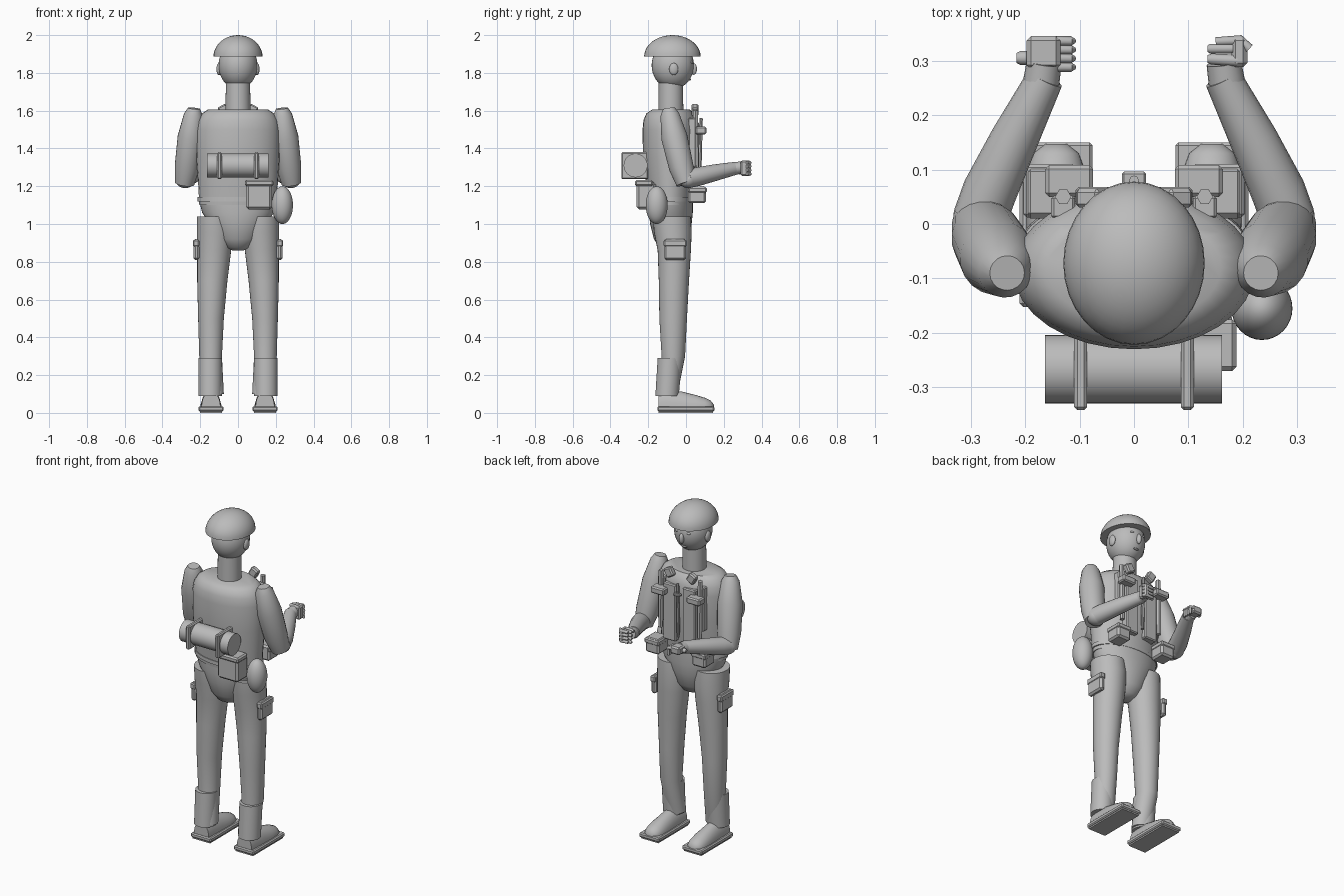
import bpy, bmesh, math
from mathutils import Vector, Matrix

cube = bpy.data.objects.get("Cube")
if cube:
    bpy.data.objects.remove(cube, do_unlink=True)

GREY = (0.5, 0.5, 0.5, 1)
mat = bpy.data.materials.new("plain grey")
mat.use_nodes = True
mat.diffuse_color = GREY
mat.node_tree.nodes["Principled BSDF"].inputs["Base Color"].default_value = GREY


def finish(name, bm, smooth=True):
    bmesh.ops.recalc_face_normals(bm, faces=bm.faces[:])
    for f in bm.faces:
        f.smooth = smooth
    if smooth:
        for e in bm.edges:
            if len(e.link_faces) == 2 and e.calc_face_angle(0) > math.radians(40):
                e.smooth = False
    me = bpy.data.meshes.new(name)
    bm.to_mesh(me)
    bm.free()
    me.materials.append(mat)
    ob = bpy.data.objects.new(name, me)
    bpy.context.collection.objects.link(ob)
    return ob


def skin(name, rings, smooth=True):
    """Bridge equal rings of points and cap both ends."""
    bm = bmesh.new()
    loops = [[bm.verts.new(p) for p in r] for r in rings]
    n = len(loops[0])
    for a, b in zip(loops, loops[1:]):
        for i in range(n):
            j = (i + 1) % n
            bm.faces.new((a[i], a[j], b[j], b[i]))
    bm.faces.new(loops[0])
    bm.faces.new(loops[-1])
    return finish(name, bm, smooth)


def stack(name, rows, n=32):
    """Horizontal ellipses: x, y, z, x radius, y radius."""
    angles = [math.tau * i / n for i in range(n)]
    return skin(name, [[(x + rx * math.cos(a), y + ry * math.sin(a), z) for a in angles]
                       for x, y, z, rx, ry in rows])


def limb(name, rows, n=20):
    """Round rings set square to a path: x, y, z, radius."""
    pts = [Vector(r[:3]) for r in rows]
    rings = []
    for i, (p, row) in enumerate(zip(pts, rows)):
        t = pts[min(i + 1, len(pts) - 1)] - pts[max(i - 1, 0)]
        turn = t.to_track_quat('Z', 'Y')
        rings.append([p + turn @ Vector((math.cos(k * math.tau / n), math.sin(k * math.tau / n), 0)) * row[3]
                      for k in range(n)])
    return skin(name, rings)


def ball(name, centre, radii, half=False):
    bm = bmesh.new()
    bmesh.ops.create_uvsphere(bm, u_segments=32, v_segments=20, radius=1)
    if half:
        bmesh.ops.bisect_plane(bm, geom=bm.verts[:] + bm.edges[:] + bm.faces[:], plane_co=(0, 0, 0.01),
                               plane_no=(0, 0, 1), clear_inner=True)
        bmesh.ops.holes_fill(bm, edges=[e for e in bm.edges if e.is_boundary])
    bmesh.ops.transform(bm, matrix=Matrix.Translation(centre) @ Matrix.Diagonal((*radii, 1)), verts=bm.verts)
    return finish(name, bm)


def box(name, lo, hi, bevel=0.008, turn=0, axis='Y'):
    lo, hi = Vector(lo), Vector(hi)
    bm = bmesh.new()
    bmesh.ops.create_cube(bm, size=1, matrix=Matrix.Diagonal((*(hi - lo), 1)))
    if bevel:
        bmesh.ops.bevel(bm, geom=bm.edges[:], offset=bevel, segments=1, affect='EDGES')
    place = Matrix.Translation((lo + hi) / 2) @ Matrix.Rotation(turn, 4, axis)
    bmesh.ops.transform(bm, matrix=place, verts=bm.verts)
    return finish(name, bm, False)


# Torso, belt and pelvis
stack("torso", [(0, -.085, 1.1, .205, .115), (0, -.085, 1.2, .21, .125), (0, -.085, 1.35, .22, .143),
                (0, -.085, 1.5, .222, .145), (0, -.085, 1.55, .212, .14), (0, -.085, 1.585, .19, .125),
                (0, -.08, 1.605, .16, .1)])
stack("belt", [(0, -.085, 1.12, .214, .123), (0, -.085, 1.142, .214, .123)])
stack("pelvis", [(0, -.08, .86, .03, .03), (0, -.08, .875, .07, .06), (0, -.08, .92, .11, .09),
                 (0, -.08, 1.0, .15, .11), (0, -.08, 1.06, .19, .116), (0, -.08, 1.12, .205, .116)])

# Head, neck and helmet
stack("neck", [(0, -.08, 1.58, .066, .066), (0, -.08, 1.78, .064, .064)])
ball("head", (0, -.07, 1.84), (.103, .112, .125))
ball("helmet", (0, -.072, 1.885), (.13, .15, .115), half=True)
ball("nose", (0, .042, 1.82), (.014, .016, .03))
ball("mouth", (0, .02, 1.765), (.02, .008, .005))

for s, side in ((-1, "right"), (1, "left")):
    ball(side + "_ear", (s * .101, -.065, 1.82), (.013, .024, .032))
    ball(side + "_eye", (s * .038, .03, 1.855), (.012, .007, .007))

    # Legs, gaiters and boots
    stack(side + "_leg", [(s * .13, -.095, .1, .055, .05), (s * .145, -.067, .3, .06, .062),
                          (s * .143, -.068, .5, .068, .073), (s * .136, -.064, .7, .08, .08),
                          (s * .126, -.062, .86, .09, .088), (s * .122, -.07, .96, .096, .1),
                          (s * .124, -.075, 1.04, .094, .1)])
    stack(side + "_gaiter", [(s * .147, -.1, .09, .062, .062), (s * .147, -.086, .29, .063, .064)])
    box(side + "_sole", (s * .143 - .067, -.152, .008), (s * .143 + .067, .15, .034), .006)
    box(side + "_tread", (s * .143 - .058, -.145, 0), (s * .143 + .058, .142, .012), 0)
    profile = [(-.145, .05, .115), (-.1, .052, .125), (-.02, .054, .112), (.05, .056, .095),
               (.1, .053, .08), (.13, .042, .066), (.147, .02, .045)]
    skin(side + "_boot", [[(s * .143 + w * math.cos(a), y, .03 + (top - .03) * max(0, math.sin(a)))
                           for a in [math.pi * i / 12 for i in range(13)]] for y, w, top in profile])

    # Bent arms
    limb(side + "_upper_arm", [(s * .233, -.09, 1.612, .032), (s * .236, -.086, 1.58, .05),
                               (s * .25, -.062, 1.46, .07), (s * .27, -.025, 1.3, .066),
                               (s * .283, .0, 1.215, .052)])
    ball(side + "_elbow", (s * .28, .012, 1.235), (.052, .05, .045))
    limb(side + "_forearm", [(s * .283, .01, 1.24, .05), (s * .265, .06, 1.25, .05),
                             (s * .22, .155, 1.272, .044), (s * .163, .268, 1.296, .034)])
    limb(side + "_cuff", [(s * .172, .25, 1.292, .034), (s * .165, .296, 1.3, .032)])

    # Thigh pouches
    box(side + "_thigh_pouch", (s * .22 - .016, -.115, .81), (s * .22 + .016, 0, .92), .01)
    box(side + "_thigh_flap", (s * .222 - .017, -.118, .88), (s * .222 + .017, .003, .916), .006)

    # Front webbing
    box(side + "_vest_panel", (s * .065 - .042, -.02, 1.2), (s * .065 + .042, .068, 1.54), .006)
    box(side + "_belt_pouch", (s * .155 - .045, .01, 1.11), (s * .155 + .045, .106, 1.2), .01)
    box(side + "_belt_pouch_flap", (s * .155 - .048, .012, 1.165), (s * .155 + .048, .11, 1.195), .006)
    limb(side + "_chest_sheath", [(s * .13, .055, 1.26, .013), (s * .13, .05, 1.6, .015)], n=6)
    box(side + "_chest_strap", (s * .13 - .022, .01, 1.3), (s * .13 + .022, .052, 1.56), .005)
    box(side + "_sheath_guard", (s * .119 - .044, .05, 1.475), (s * .119 + .044, .108, 1.515), .007)
    box(side + "_collar_tab", (s * .075 - .025, .03, 1.575), (s * .075 + .025, .065, 1.63), .007, s * .5)

# Centre fastening
limb("zip_rod", [(0, .072, 1.24, .009), (0, .08, 1.56, .009)], n=8)
box("zip_pull", (-.022, .07, 1.49), (.022, .096, 1.505), .004)

# Right hand, palm down
box("right_palm", (-.197, .284, 1.28), (-.135, .345, 1.325), .008)
for i in range(4):
    y = .288 + i * .016
    limb("right_finger", [(-.145, y, 1.31, .009), (-.116, y, 1.306, .009), (-.11, y, 1.3, .005)], n=10)
    limb("right_fingertip", [(-.118, y, 1.306, .008), (-.118, y, 1.262, .007)], n=10)
limb("right_thumb", [(-.216, .305, 1.3, .009), (-.208, .305, 1.3, .013), (-.176, .305, 1.3, .013)], n=12)

# Left hand, turned on edge
box("left_palm", (.178, .288, 1.255), (.208, .345, 1.335), .008)
for i in range(4):
    z = 1.265 + i * .02
    limb("left_finger", [(.15, .335, z, .008), (.195, .338, z, .009), (.212, .322, z, .009)], n=10)
    limb("left_fingertip", [(.135, .322, z, .006), (.14, .322, z, .009), (.182, .322, z, .009)], n=10)
limb("left_thumb", [(.135, .303, 1.325, .007), (.142, .303, 1.325, .01), (.19, .3, 1.325, .011)], n=12)

# Bedroll and its square bands
limb("bedroll", [(-.163, -.267, 1.31, .063), (.162, -.267, 1.31, .063)], n=32)
for s in (-1, 1):
    box("bedroll_band", (s * .098 - .012, -.342, 1.238), (s * .098 + .012, -.2, 1.38), .006)

# Back pouch and canteen
box("back_pouch", (.043, -.262, 1.078), (.18, -.16, 1.22), .012)
box("back_pouch_flap", (.036, -.27, 1.2), (.188, -.175, 1.232), .008)
ball("canteen", (.235, -.155, 1.1), (.056, .058, .1))
